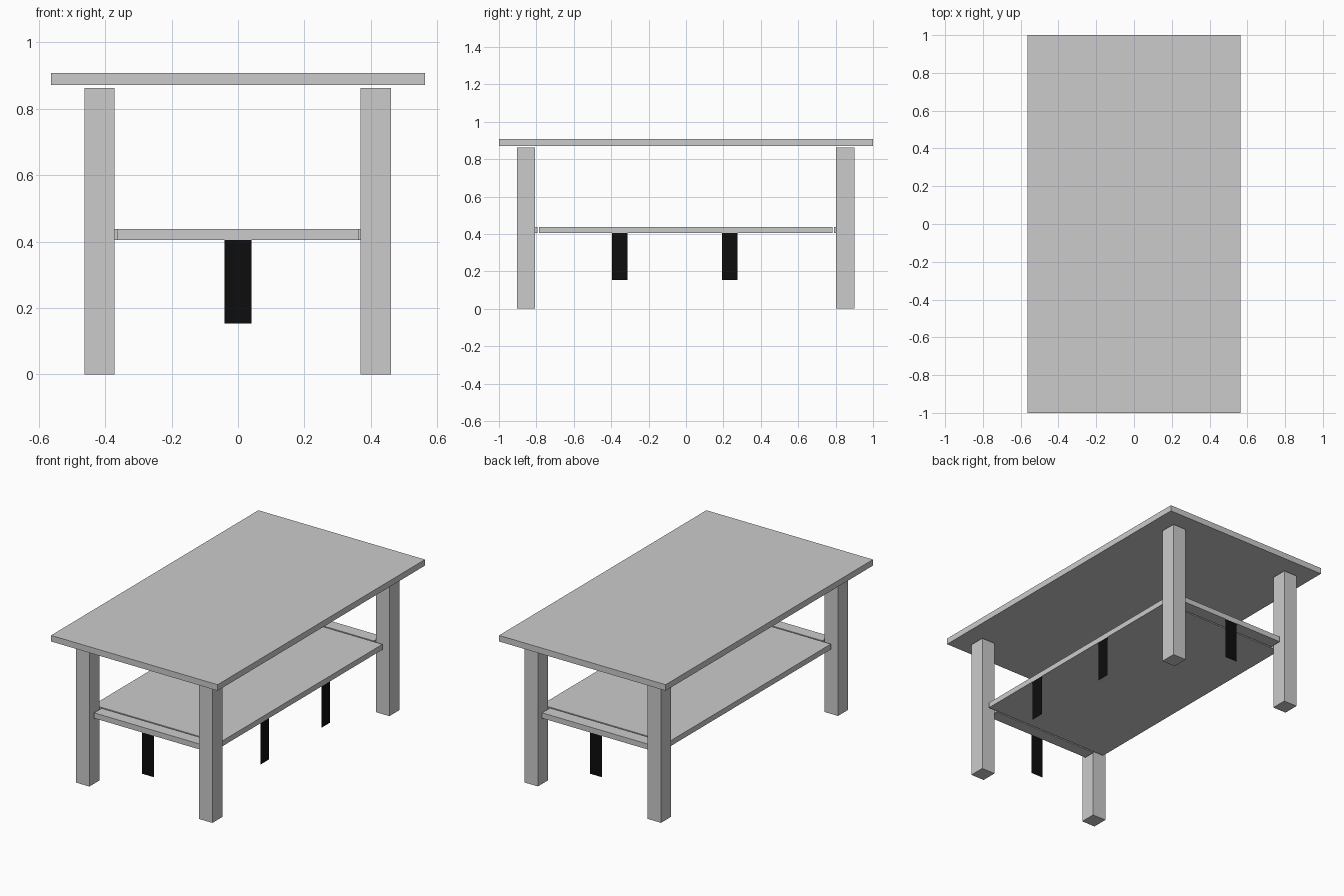
import bpy
import bmesh
from math import pi
from mathutils import Matrix

if "Cube" in bpy.data.objects:
    bpy.data.objects.remove(bpy.data.objects["Cube"])


def box(name, x0, x1, y0, y1, z0, z1):
    bm = bmesh.new()
    mat = Matrix.Translation(((x0 + x1) / 2, (y0 + y1) / 2, (z0 + z1) / 2)) \
        @ Matrix.Diagonal((x1 - x0, y1 - y0, z1 - z0, 1))
    bmesh.ops.create_cube(bm, size=1, matrix=mat)
    return finish(name, bm)


def strap(name, x, y, turn):
    # Flat upright strip hanging from the shelf edge, facing -y before turning
    bm = bmesh.new()
    mat = Matrix.Translation((x, y, (0.153 + SHELF_Z[0]) / 2)) \
        @ Matrix.Rotation(turn, 4, 'Z') @ Matrix.Rotation(pi / 2, 4, 'X') \
        @ Matrix.Diagonal((0.082, SHELF_Z[0] - 0.153, 1, 1))
    bmesh.ops.create_grid(bm, x_segments=1, y_segments=1, size=0.5, matrix=mat)
    ob = finish(name, bm)
    ob.data.materials.append(black)


def finish(name, bm):
    me = bpy.data.meshes.new(name)
    bm.to_mesh(me)
    bm.free()
    ob = bpy.data.objects.new(name, me)
    bpy.context.collection.objects.link(ob)
    return ob


SHELF_Z = (0.405, 0.438)
black = bpy.data.materials.new("black")
black.diffuse_color = (0.004, 0.004, 0.004, 1)
black.use_nodes = True
black.node_tree.nodes["Principled BSDF"].inputs["Base Color"].default_value = black.diffuse_color

# Table top, floating just above the legs
box("table_top", -0.5625, 0.5625, -1, 1, 0.871, 0.908)

# Four legs
for end, y0, y1 in (("front", -0.904, -0.807), ("back", 0.803, 0.901)):
    box(end + "_left_leg", -0.462, -0.371, y0, y1, 0, 0.863)
    box(end + "_right_leg", 0.369, 0.46, y0, y1, 0, 0.863)

# Lower shelf, with separate end boards between the legs
box("lower_shelf", -0.428, 0.428, -0.786, 0.782, *SHELF_Z)
box("front_end_board", -0.364, 0.364, -0.868, -0.795, *SHELF_Z)
box("back_end_board", -0.364, 0.364, 0.791, 0.868, *SHELF_Z)

# Black hanging straps: one per end, two on the right side
strap("front_strap", 0, -0.868, 0)
strap("back_strap", 0, 0.868, pi)
strap("right_front_strap", 0.428, -0.354, pi / 2)
strap("right_back_strap", 0.428, 0.234, pi / 2)
